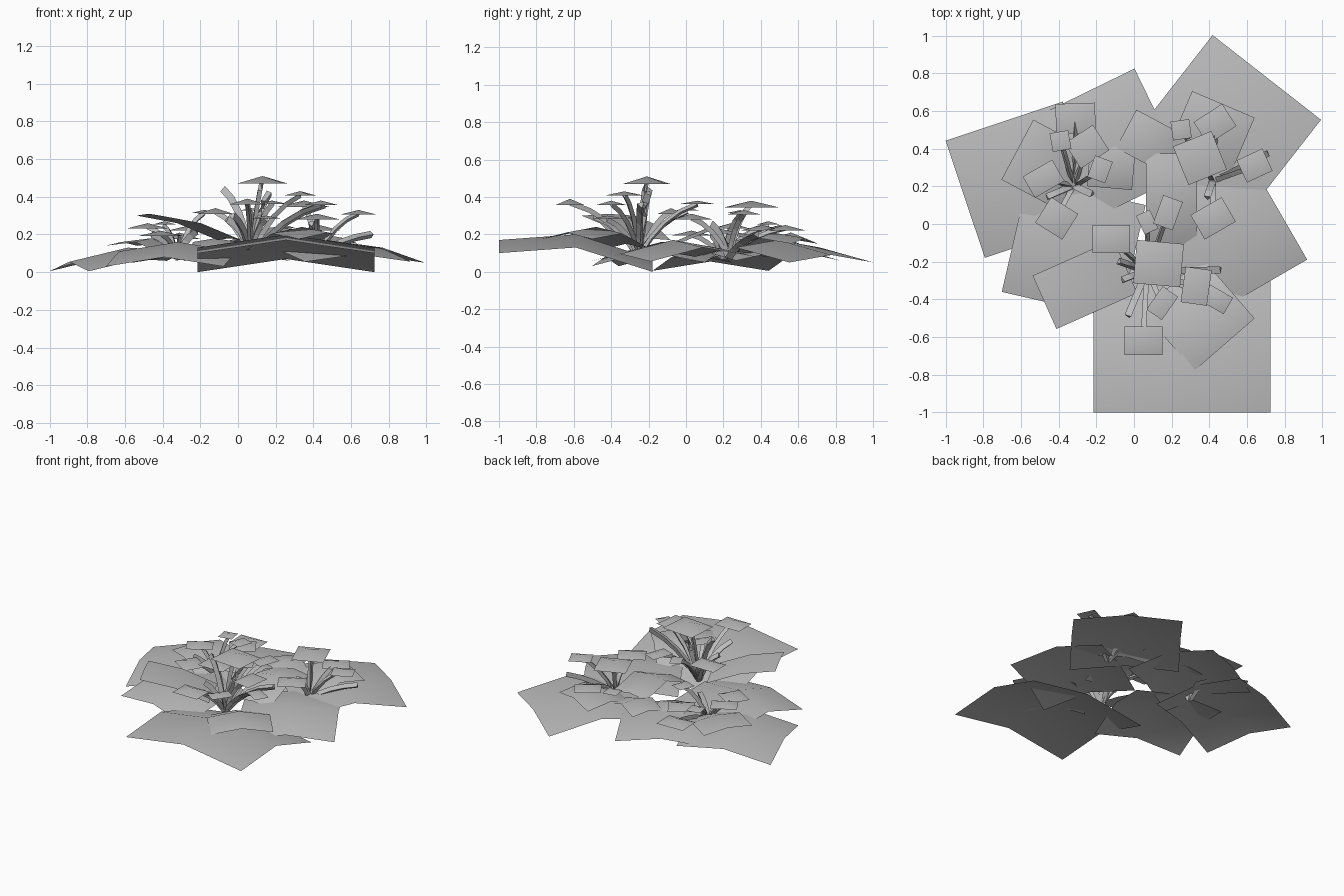
import bpy, bmesh, math
from mathutils import Vector, Matrix

cube = bpy.data.objects.get("Cube")
if cube:
    bpy.data.objects.remove(cube)

grey = bpy.data.materials.new("plain grey")
grey.use_nodes = True
grey.diffuse_color = (0.5, 0.5, 0.5, 1)
grey.node_tree.nodes["Principled BSDF"].inputs["Base Color"].default_value = (0.5, 0.5, 0.5, 1)


def finish(name, bm, smooth):
    mesh = bpy.data.meshes.new(name)
    bm.to_mesh(mesh)
    bm.free()
    mesh.materials.append(grey)
    for poly in mesh.polygons:
        poly.use_smooth = smooth
    obj = bpy.data.objects.new(name, mesh)
    bpy.context.collection.objects.link(obj)


def leaf(name, x, y, width, length, aim, outer, middle, inner, sag):
    """Bent square sheet: three heights along its rib, side edges lowered by sag."""
    bm = bmesh.new()
    bmesh.ops.create_grid(bm, x_segments=2, y_segments=2, size=1)
    for v in bm.verts:
        u, side = round(v.co.x), round(v.co.y)
        height = (middle, outer, inner)[u]
        v.co = (u * length / 2, side * width / 2, height - sag * abs(side))
    place = Matrix.Translation((x, y, 0)) @ Matrix.Rotation(math.radians(aim), 4, 'Z')
    bmesh.ops.transform(bm, matrix=place, verts=bm.verts)
    finish(name, bm, True)


def stem(name, root, tip, radius, lean):
    """Three-sided stalk that rises from the root and arches towards the tip."""
    a, c = Vector(root), Vector(tip)
    b = a.lerp(c, lean)
    b.z = a.z + (c.z - a.z) * 0.8
    bm = bmesh.new()
    rings = []
    steps = 4
    for i in range(steps + 1):
        t = i / steps
        p = a.lerp(b, t).lerp(b.lerp(c, t), t)
        along = ((b - a).lerp(c - b, t)).normalized()
        across = along.cross(Vector((0.3, 0.2, 1))).normalized()
        up = across.cross(along)
        rings.append([bm.verts.new(p + radius * (across * math.cos(k * math.tau / 3)
                      + up * math.sin(k * math.tau / 3))) for k in range(3)])
    for low, high in zip(rings, rings[1:]):
        for k in range(3):
            n = (k + 1) % 3
            bm.faces.new((low[k], low[n], high[n], high[k]))
    bm.faces.new(rings[-1])
    finish(name, bm, False)


def cap(name, x, y, z, width, depth, turn, rise):
    """Small tented square held up by a stalk."""
    bm = bmesh.new()
    w, d = width / 2, depth / 2
    rim = [bm.verts.new((sx * w, sy * d, z - rise))
           for sx, sy in ((-1, -1), (1, -1), (1, 1), (-1, 1))]
    peak = bm.verts.new((0, 0, z))
    for i in range(4):
        bm.faces.new((rim[i], rim[(i + 1) % 4], peak))
    place = Matrix.Translation((x, y, 0)) @ Matrix.Rotation(math.radians(turn), 4, 'Z')
    bmesh.ops.transform(bm, matrix=place, verts=bm.verts)
    finish(name, bm, True)


# Broad ground leaves
leaf("front_ground_leaf", 0.255, -0.59, 0.94, 0.82, -90, 0.17, 0.20, 0.07, 0.07)
leaf("back_right_ground_leaf", 0.48, 0.49, 0.73, 0.73, 52, 0.09, 0.17, 0.12, 0.04)
leaf("far_ground_leaf", -0.585, 0.235, 0.655, 0.655, 198.5, 0.055, 0.13, 0.11, 0.05)
leaf("back_ground_leaf", -0.14, 0.41, 0.62, 0.62, 116, 0.10, 0.16, 0.10, 0.04)
leaf("side_ground_leaf", -0.32, -0.13, 0.64, 0.62, 257, 0.08, 0.16, 0.10, 0.05)
leaf("near_ground_leaf", 0.475, -0.07, 0.65, 0.65, -60, 0.095, 0.17, 0.12, 0.04)

# Smaller upper leaves
leaf("front_upper_leaf", 0.34, -0.48, 0.425, 0.425, -49, 0.21, 0.24, 0.15, 0.035)
leaf("raised_upper_leaf", -0.26, -0.32, 0.31, 0.47, 204, 0.31, 0.27, 0.18, 0.01)
leaf("middle_upper_leaf", 0.2, 0.13, 0.27, 0.49, 90, 0.19, 0.24, 0.14, 0.02)
leaf("back_upper_leaf", 0.40, 0.46, 0.36, 0.38, 67, 0.18, 0.21, 0.13, 0.03)
leaf("far_upper_leaf", -0.46, 0.31, 0.36, 0.36, 152, 0.16, 0.18, 0.11, 0.02)
leaf("inner_upper_leaf", 0.1, 0.43, 0.23, 0.32, 152, 0.17, 0.20, 0.14, 0.02)
leaf("small_upper_leaf", -0.12, 0.31, 0.24, 0.24, 85, 0.15, 0.18, 0.14, 0.02)

# Three clumps: root, then caps as x, y, z, width, depth, turn
clumps = {
    "front": ((0.07, -0.25, 0.08), [
        (0.13, -0.21, 0.51, 0.25, 0.23, -5), (-0.12, -0.08, 0.34, 0.2, 0.15, 0),
        (0.33, -0.33, 0.43, 0.14, 0.19, -8), (0.05, -0.62, 0.39, 0.2, 0.15, 0),
        (0.18, 0.06, 0.38, 0.11, 0.16, -20), (0.07, 0.01, 0.34, 0.08, 0.11, 25),
        (0.44, -0.4, 0.38, 0.14, 0.1, -30), (0.15, -0.42, 0.3, 0.1, 0.15, -35)]),
    "far": ((-0.32, 0.2, 0.07), [
        (-0.31, 0.56, 0.21, 0.21, 0.16, 2), (-0.39, 0.44, 0.27, 0.1, 0.1, 10),
        (-0.25, 0.41, 0.25, 0.18, 0.16, 33), (-0.48, 0.24, 0.26, 0.18, 0.13, 30),
        (-0.41, 0.03, 0.22, 0.17, 0.16, -32), (-0.18, 0.29, 0.33, 0.1, 0.12, -20)]),
    "back": ((0.42, 0.23, 0.08), [
        (0.35, 0.35, 0.38, 0.22, 0.22, 22), (0.43, 0.53, 0.25, 0.18, 0.14, 33),
        (0.25, 0.5, 0.25, 0.1, 0.1, 8), (0.64, 0.31, 0.33, 0.15, 0.13, 25),
        (0.42, 0.03, 0.31, 0.19, 0.15, 30)]),
}
for clump, (root, caps) in clumps.items():
    for i, (x, y, z, w, d, turn) in enumerate(caps):
        cap(f"{clump}_cap_{i}", x, y, z, w, d, turn, 0.16 * w)
        stem(f"{clump}_stalk_{i}", root, (x, y, z - 0.02), 0.016, 0.4)

# Bare shoots
shoots = [("front", 0.46, -0.24, 0.36), ("front", -0.03, -0.49, 0.3), ("front", -0.08, -0.2, 0.44),
          ("front", -0.06, -0.3, 0.28), ("front", 0.17, -0.2, 0.42), ("far", -0.46, 0.14, 0.2),
          ("far", -0.22, 0.16, 0.22), ("back", 0.71, 0.38, 0.2), ("back", 0.39, 0.14, 0.26)]
for i, (clump, x, y, z) in enumerate(shoots):
    stem(f"shoot_{i}", clumps[clump][0], (x, y, z), 0.022, 0.4)
